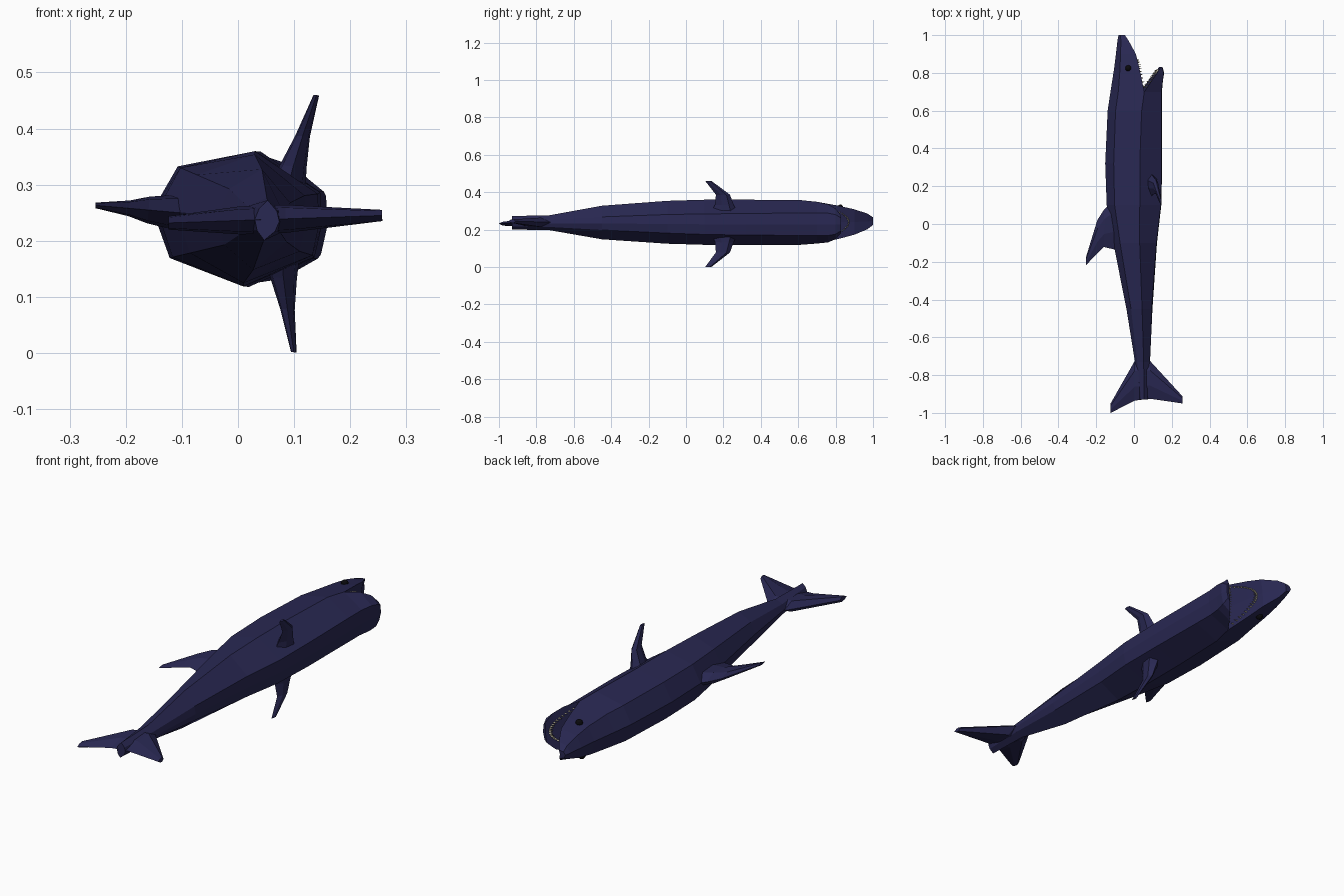
import bpy, bmesh
from math import radians
from mathutils import Matrix, Vector

if "Cube" in bpy.data.objects:
    bpy.data.objects.remove(bpy.data.objects["Cube"])


def material(name, rgb):
    m = bpy.data.materials.new(name)
    m.diffuse_color = (*rgb, 1)
    m.use_nodes = True
    m.node_tree.nodes["Principled BSDF"].inputs["Base Color"].default_value = m.diffuse_color
    return m


SKIN = material("navy_skin", (0.022, 0.021, 0.085))
BLACK = material("eye_black", (0.003, 0.003, 0.004))
IVORY = material("tooth_ivory", (0.62, 0.58, 0.42))

# The animal lies on its side: back to -x, belly to +x, rolled a little
ROLL = Matrix.Translation((0, 0, 0.241)) @ Matrix.Rotation(radians(5), 4, 'Y')
TAIL_ROLL = (Matrix.Translation((0.05, 0, 0.238)) @ Matrix.Rotation(radians(-2), 4, 'Y')
             @ Matrix.Translation((-0.05, 0, 0)))


def finish(name, bm, mat, matrix=ROLL):
    bmesh.ops.recalc_face_normals(bm, faces=bm.faces)
    bm.transform(matrix)
    me = bpy.data.meshes.new(name)
    bm.to_mesh(me)
    bm.free()
    me.materials.append(mat)
    ob = bpy.data.objects.new(name, me)
    bpy.context.collection.objects.link(ob)
    return ob


def loft(name, rings, matrix=ROLL):
    """Skin a list of equal-length point rings and cap both ends."""
    bm = bmesh.new()
    vs = [[bm.verts.new(p) for p in r] for r in rings]
    n = len(vs[0])
    for a, b in zip(vs, vs[1:]):
        for i in range(n):
            j = (i + 1) % n
            bm.faces.new((a[i], a[j], b[j], b[i]))
    bm.faces.new(vs[0])
    bm.faces.new(vs[-1])
    return finish(name, bm, SKIN, matrix)


def mirrored_ring(y, half):
    """Half profile of (x, width) made symmetric; its ends lie on the mid plane."""
    pts = [(x, y, w) for x, w in half]
    return pts + [(x, y, -w) for x, w in half[-2:0:-1]]


# Body: y, back, shoulder x/w, widest x/w, belly corner x/w, belly
body = [
    (0.70, -0.125, -0.090, 0.075, 0.045, 0.112, 0.140, 0.060, 0.148),
    (0.60, -0.140, -0.105, 0.080, 0.030, 0.121, 0.140, 0.060, 0.148),
    (0.32, -0.153, -0.115, 0.082, 0.020, 0.121, 0.142, 0.058, 0.150),
    (0.10, -0.145, -0.110, 0.080, 0.020, 0.121, 0.138, 0.055, 0.145),
    (-0.10, -0.110, -0.080, 0.070, 0.020, 0.115, 0.115, 0.050, 0.122),
    (-0.45, -0.040, -0.020, 0.050, 0.035, 0.090, 0.090, 0.035, 0.098),
    (-0.73, 0.005, 0.015, 0.022, 0.048, 0.040, 0.078, 0.020, 0.085),
    (-0.93, 0.030, 0.036, 0.020, 0.050, 0.036, 0.068, 0.018, 0.074),
]
loft("body", [mirrored_ring(y, [(d, 0), (sx, sw), (wx, ww), (bx, bw), (b, 0)])
              for y, d, sx, sw, wx, ww, bx, bw, b in body])

# Upper jaw and snout: y, back, shoulder x/w, lip x/w
snout = [
    (0.70, -0.125, -0.090, 0.075, 0.045, 0.112),
    (0.82, -0.106, -0.080, 0.064, 0.022, 0.088),
    (0.90, -0.096, -0.076, 0.050, 0.004, 0.068),
    (0.97, -0.088, -0.072, 0.030, -0.032, 0.042),
    (1.00, -0.082, -0.074, 0.014, -0.050, 0.020),
]
loft("upper_jaw", [mirrored_ring(y, [(d, 0), (sx, sw), (ex, ew), (ex - 0.004, 0)])
                   for y, d, sx, sw, ex, ew in snout])

# Lower jaw: y, lip x/w, belly corner x/w, chin
chin = [
    (0.70, 0.045, 0.112, 0.140, 0.060, 0.148),
    (0.76, 0.086, 0.102, 0.148, 0.060, 0.154),
    (0.80, 0.116, 0.082, 0.153, 0.052, 0.160),
    (0.83, 0.137, 0.046, 0.147, 0.034, 0.152),
]
loft("lower_jaw", [mirrored_ring(y, [(ex + 0.003, 0), (ex, ew), (bx, bw), (b, 0)])
                   for y, ex, ew, bx, bw, b in chin])


def fin(name, sections, upright=False, side=1, matrix=ROLL):
    """Sections: span, offset, leading y, trailing y, half thickness."""
    rings = []
    for s, off, lead, trail, t in sections:
        prof = [(0, 0), (0.25, 1), (0.65, 0.8), (1, 0), (0.65, -0.8), (0.25, -1)]
        ring = []
        for f, k in prof:
            y, h = lead + (trail - lead) * f, off + k * t
            ring.append((h, y, s * side) if upright else (s, y, h))
        rings.append(ring)
    return loft(name, rings, matrix)


# Fins
fin("dorsal_fin", [(-0.08, 0, 0.16, -0.14, 0.036), (-0.16, 0, 0.075, -0.122, 0.024),
                   (-0.195, 0, 0.02, -0.155, 0.014), (-0.255, 0, -0.175, -0.218, 0.005)])
fin("tail_fin", [(-0.124, 0, -0.95, -1.0, 0.012), (0.004, 0, -0.725, -0.935, 0.025),
                 (0.085, 0, -0.725, -0.925, 0.025), (0.257, 0, -0.912, -0.95, 0.010)],
    matrix=TAIL_ROLL)
for side, label in ((1, "upper"), (-1, "lower")):
    fin(label + "_pectoral_fin",
        [(0.07, 0.085, 0.27, 0.14, 0.030), (0.10, 0.09, 0.255, 0.155, 0.024),
         (0.155, 0.102, 0.235, 0.16, 0.013), (0.230, 0.120, 0.137, 0.103, 0.005)],
        upright=True, side=side)

# Eyes
for side, label in ((1, "upper"), (-1, "lower")):
    bm = bmesh.new()
    bmesh.ops.create_uvsphere(bm, u_segments=12, v_segments=8, radius=0.016)
    bm.transform(Matrix.Translation((-0.037, 0.825, 0.074 * side)))
    finish(label + "_eye", bm, BLACK)


# Teeth: rows of small cones along each jaw arc
def teeth(name, count, tip_y, depth, width, lip, direction):
    bm = bmesh.new()
    turn = Matrix.Rotation(radians(90 * direction), 4, 'Y')
    for i in range(count):
        t = 2 * i / (count - 1) - 1
        y = tip_y - depth * t * t
        pos = Vector((lip(y) + 0.007 * direction, y, width * t))
        bmesh.ops.create_cone(bm, segments=4, radius1=0.0045, radius2=0, depth=0.020,
                              cap_ends=True, matrix=Matrix.Translation(pos) @ turn)
    finish(name, bm, IVORY)


teeth("upper_teeth", 25, 0.87, 0.14, 0.092, lambda y: 0.045 - 0.20 * (y - 0.70), 1)
teeth("lower_teeth", 23, 0.815, 0.09, 0.084, lambda y: 0.047 + 0.70 * (y - 0.70), -1)
